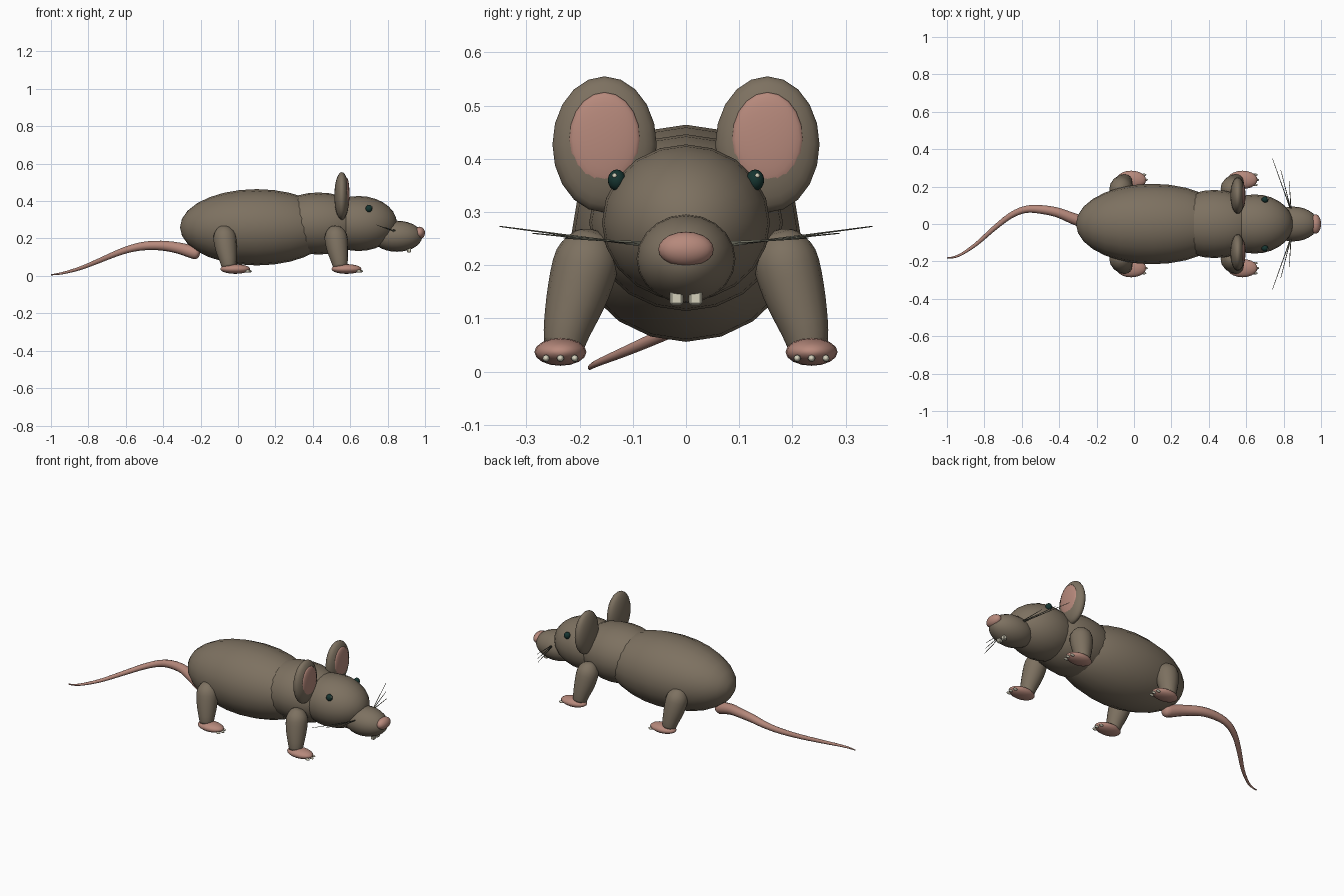
import bpy, bmesh, math
from mathutils import Vector, Matrix

if "Cube" in bpy.data.objects:
    bpy.data.objects.remove(bpy.data.objects["Cube"])


def material(name, rgb):
    m = bpy.data.materials.new(name)
    m.diffuse_color = (*rgb, 1)
    m.use_nodes = True
    m.node_tree.nodes["Principled BSDF"].inputs["Base Color"].default_value = m.diffuse_color
    return m


FUR = material("brown fur", (0.205, 0.165, 0.118))
PINK = material("pink skin", (0.47, 0.25, 0.20))
EYE = material("dark green eye", (0.008, 0.035, 0.03))
IVORY = material("ivory", (0.66, 0.63, 0.50))
HAIR = material("whisker grey", (0.16, 0.16, 0.12))


def finish(name, bm, mat, smooth=True):
    bmesh.ops.recalc_face_normals(bm, faces=bm.faces)
    me = bpy.data.meshes.new(name)
    bm.to_mesh(me)
    bm.free()
    me.materials.append(mat)
    for p in me.polygons:
        p.use_smooth = smooth
    ob = bpy.data.objects.new(name, me)
    bpy.context.collection.objects.link(ob)
    return ob


def ellipsoid(name, centre, radii, mat, segs=20, rings=14):
    """Rounded form with its poles along x."""
    bm = bmesh.new()
    bmesh.ops.create_uvsphere(bm, u_segments=segs, v_segments=rings, radius=1)
    m = (Matrix.Translation(centre) @ Matrix.Diagonal((*radii, 1))
         @ Matrix.Rotation(math.pi / 2, 4, 'Y'))
    bmesh.ops.transform(bm, matrix=m, verts=bm.verts)
    return finish(name, bm, mat)


def tube(name, pts, mat, ref, sides=12, steps=3):
    """Smooth tapering tube through (x, y, z, radius) points."""
    p = [Vector(q) for q in pts]
    p = [2 * p[0] - p[1]] + p + [2 * p[-1] - p[-2]]
    path = []
    for i in range(1, len(p) - 2):
        a, b, c, d = p[i - 1:i + 3]
        for s in range(steps):
            t = s / steps
            path.append(0.5 * (2 * b + (c - a) * t + (2 * a - 5 * b + 4 * c - d) * t ** 2
                               + (3 * b - a - 3 * c + d) * t ** 3))
    path.append(p[-2])
    bm = bmesh.new()
    loops = []
    for i, q in enumerate(path):
        tangent = (path[min(i + 1, len(path) - 1)] - path[max(i - 1, 0)]).to_3d().normalized()
        u = tangent.cross(Vector(ref)).normalized()
        v = u.cross(tangent)
        loops.append([bm.verts.new(q.to_3d() + max(q.w, 0.001) * (
            u * math.cos(2 * math.pi * k / sides) + v * math.sin(2 * math.pi * k / sides)))
            for k in range(sides)])
    for a, b in zip(loops, loops[1:]):
        for k in range(sides):
            n = (k + 1) % sides
            bm.faces.new((a[k], a[n], b[n], b[k]))
    bm.faces.new(loops[0])
    bm.faces.new(loops[-1])
    return finish(name, bm, mat)


# torso, head and muzzle
ellipsoid("body", (0.10, 0, 0.26), (0.41, 0.215, 0.204), FUR)
ellipsoid("chest", (0.43, 0, 0.28), (0.26, 0.182, 0.166), FUR)
ellipsoid("head", (0.645, 0, 0.28), (0.205, 0.158, 0.147), FUR)
ellipsoid("snout", (0.85, 0, 0.212), (0.135, 0.093, 0.083), FUR)
ellipsoid("nose", (0.97, 0, 0.23), (0.03, 0.052, 0.033), PINK)

# tail: rounded root, then a long S-bend down to the ground
tube("tail", [(-0.205, 0, 0.115, 0.012), (-0.215, 0, 0.118, 0.028), (-0.24, 0.002, 0.126, 0.034),
              (-0.32, 0.027, 0.149, 0.030), (-0.41, 0.062, 0.162, 0.026),
              (-0.50, 0.078, 0.160, 0.023), (-0.58, 0.078, 0.144, 0.019),
              (-0.66, 0.045, 0.116, 0.016), (-0.75, -0.025, 0.078, 0.013),
              (-0.84, -0.105, 0.042, 0.010), (-0.92, -0.16, 0.019, 0.007),
              (-0.965, -0.178, 0.010, 0.005), (-1.0, -0.181, 0.006, 0.003)], PINK, (0, 0, 1))

LEG = [(0.52, 0.172, 0.266, 0.008), (0.52, 0.175, 0.255, 0.036), (0.523, 0.185, 0.215, 0.060),
       (0.531, 0.203, 0.15, 0.058), (0.542, 0.222, 0.085, 0.046), (0.547, 0.23, 0.045, 0.037)]

for s, side in ((-1, "right"), (1, "left")):
    # ear with pink inner face
    ellipsoid(f"{side}_ear", (0.555, s * 0.153, 0.427), (0.04, 0.098, 0.128), FUR)
    ellipsoid(f"{side}_inner_ear", (0.582, s * 0.153, 0.437), (0.014, 0.067, 0.088), PINK)

    # eye and its glint
    ellipsoid(f"{side}_eye", (0.70, s * 0.130, 0.360), (0.018, 0.017, 0.02), EYE, 16, 10)
    ellipsoid(f"{side}_eye_glint", (0.713, s * 0.134, 0.368), (0.006, 0.005, 0.005), IVORY, 8, 6)

    # incisor
    bm = bmesh.new()
    bmesh.ops.create_cube(bm, size=1, matrix=Matrix.Translation((0.915, s * 0.018, 0.145))
                          @ Matrix.Diagonal((0.022, 0.025, 0.04, 1)))
    bmesh.ops.bevel(bm, geom=bm.edges[:], offset=0.004, segments=1, affect='EDGES')
    finish(f"{side}_tooth", bm, IVORY, False)

    # whiskers fan back from the muzzle
    for i, tip in enumerate([(0.74, 0.35, 0.273), (0.785, 0.288, 0.260), (0.83, 0.23, 0.251)]):
        root = (0.84, s * 0.07, 0.236 + 0.003 * i, 0.0028)
        tube(f"{side}_whisker_{i + 1}", [root, (tip[0], s * tip[1], tip[2], 0.0012)],
             HAIR, (0, 0, 1), 6, 1)

    # legs, paws and claws
    for dx, end in ((0, "front"), (-0.595, "rear")):
        tube(f"{end}_{side}_leg", [(x + dx, s * y, z, r) for x, y, z, r in LEG],
             FUR, (1, 0, 0), 16)
        ellipsoid(f"{end}_{side}_paw", (0.58 + dx, s * 0.236, 0.037),
                  (0.08, 0.049, 0.026), PINK, 16, 10)
        for j in (-1, 0, 1):
            ellipsoid(f"{end}_{side}_claw_{j + 2}",
                      (0.655 - 0.008 * abs(j) + dx, s * (0.236 + 0.027 * j), 0.025),
                      (0.014, 0.007, 0.007), IVORY, 8, 6)
